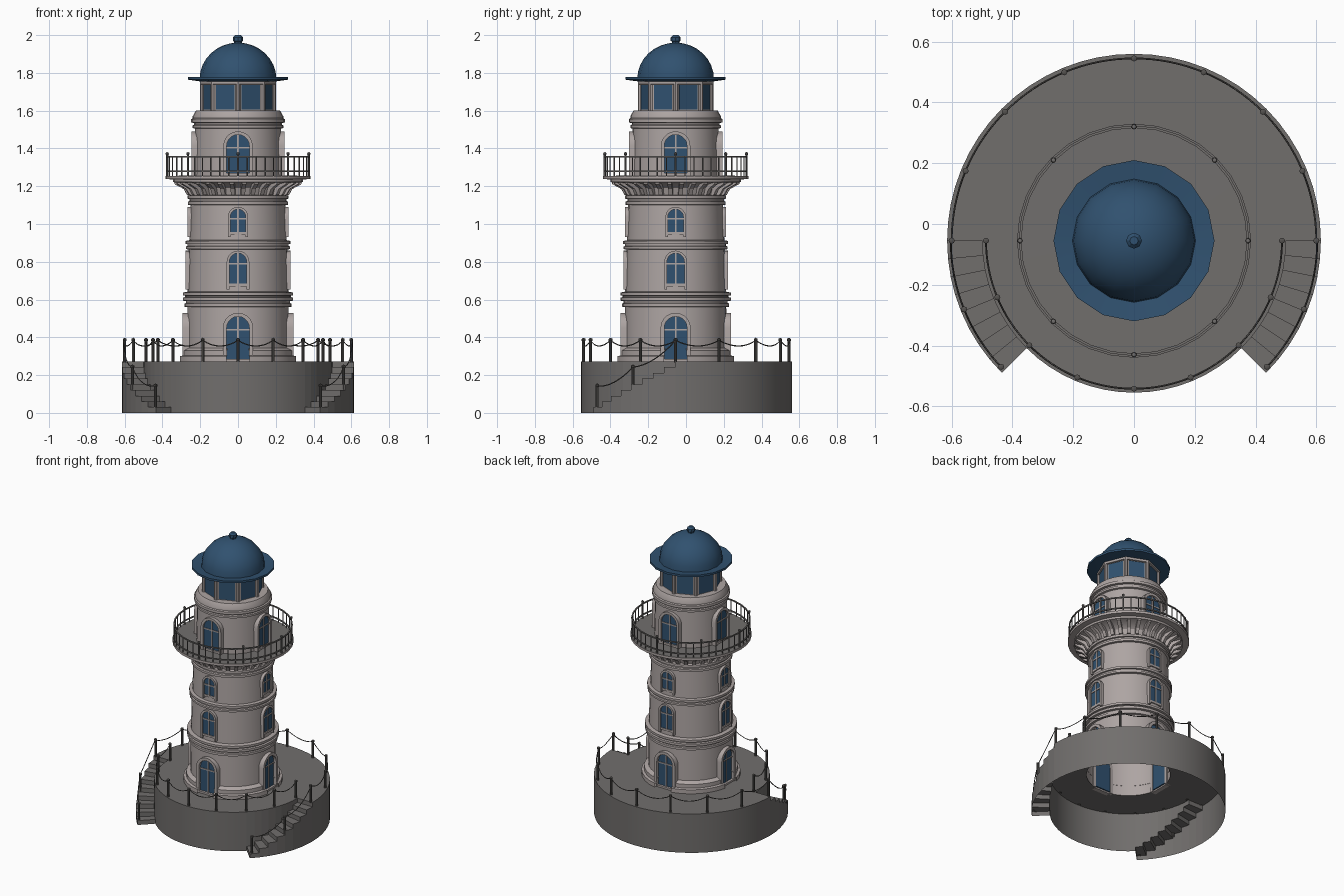
import bpy, bmesh, math
from math import sin, cos, pi, radians

if "Cube" in bpy.data.objects:
    bpy.data.objects.remove(bpy.data.objects["Cube"])

CY = -0.055          # tower axis in y
DECK = 0.272         # height of the base deck


def material(name, rgb):
    m = bpy.data.materials.new(name)
    m.diffuse_color = (*rgb, 1)
    m.use_nodes = True
    m.node_tree.nodes["Principled BSDF"].inputs["Base Color"].default_value = m.diffuse_color
    return m


STONE = material("pale_stone", (0.42, 0.375, 0.365))
GREY = material("grey_stone", (0.165, 0.157, 0.152))
BLUE = material("blue", (0.03, 0.083, 0.16))
METAL = material("dark_metal", (0.09, 0.085, 0.08))


def finish(name, bm, mat, recalc=False, smooth=True):
    bmesh.ops.remove_doubles(bm, verts=bm.verts, dist=0.0003)
    if recalc:
        bmesh.ops.recalc_face_normals(bm, faces=bm.faces)
    me = bpy.data.meshes.new(name)
    bm.to_mesh(me)
    bm.free()
    ob = bpy.data.objects.new(name, me)
    bpy.context.collection.objects.link(ob)
    me.materials.append(mat)
    if smooth:
        bpy.ops.object.select_all(action='DESELECT')
        ob.select_set(True)
        bpy.context.view_layer.objects.active = ob
        bpy.ops.object.shade_smooth_by_angle(angle=radians(30))
    return ob


def add_lathe(bm, prof, n=32, cx=0, cy=CY, skip=lambda i: False):
    rings = [[bm.verts.new((cx + r * cos(2 * pi * i / n), cy + r * sin(2 * pi * i / n), z))
              for i in range(n)] for r, z in prof]
    for a, b in zip(rings, rings[1:]):
        for i in range(n):
            if not skip(i):
                k = (i + 1) % n
                bm.faces.new((a[i], a[k], b[k], b[i]))


def lathe(name, prof, mat, n=32, **kw):
    bm = bmesh.new()
    add_lathe(bm, prof, n, **kw)
    return finish(name, bm, mat)


def place(x, d, z, ang):
    """x sideways, d outward from the axis, facing direction ang."""
    return (d * cos(ang) - x * sin(ang), CY + d * sin(ang) + x * cos(ang), z)


def add_box(bm, x0, x1, d0, d1, z0, z1, ang):
    v = [bm.verts.new(place(x, d, z, ang)) for z in (z0, z1)
         for x, d in ((x0, d0), (x1, d0), (x1, d1), (x0, d1))]
    for f in ((0, 1, 2, 3), (4, 5, 6, 7), (0, 1, 5, 4), (1, 2, 6, 5), (2, 3, 7, 6), (3, 0, 4, 7)):
        bm.faces.new([v[i] for i in f])


def polar(r, deg, z):
    return (r * cos(radians(deg)), CY + r * sin(radians(deg)), z)


# Base: hollow drum, wide at the back, with a curved stair on each side
RI, RF, RB, STEPS = 0.265, 0.5, 0.615, 8
D = 45 / STEPS
tread = lambda k: DECK * (STEPS - k) / (STEPS + 1)
bm = bmesh.new()
quad = lambda *p: bm.faces.new([bm.verts.new(polar(*q)) for q in p])
for i in range(64):
    a, b = i * D, (i + 1) * D
    R = RB if b <= 180 else RF
    low = 0
    k = i - 32 if 180 <= a < 225 else 63 - i if a >= 315 else None
    quad((RI, a, DECK), (R, a, DECK), (R, b, DECK), (RI, b, DECK))
    if k is not None:
        low = tread(k)
        quad((RF, a, low), (RB, a, low), (RB, b, low), (RF, b, low))
        quad((RB, a, 0), (RB, b, 0), (RB, b, low), (RB, a, low))
        # risers on both ends of the tread
        s, e = (a, b) if a < 270 else (b, a)
        ends = [(s, low, DECK if k == 0 else tread(k - 1))]
        if k == STEPS - 1:
            ends.append((e, 0, low))
        for t, z0, z1 in ends:
            p = [(RF, t, z0), (RF, t, z1), (RB, t, z1), (RB, t, z0)]
            quad(*(p if a < 270 else p[::-1]))
    quad((R, a, low), (R, b, low), (R, b, DECK), (R, a, DECK))
finish("base_with_stairs", bm, GREY)

# Rope fence: posts and sagging ropes
back = [(0.6, 22.5 * i, DECK) for i in range(9)]
front = [(0.487, 180 + 22.5 * i, DECK) for i in range(9)]
stair_l = [(0.603, 180, DECK), (0.603, 202, 0.13), (0.603, 223.5, 0.03)]
stair_r = [(r, 180 - a, z) for r, a, z in stair_l]
bm = bmesh.new()
cu = bpy.data.curves.new("fence_ropes", 'CURVE')
cu.dimensions = '3D'
cu.bevel_depth = 0.003
cu.bevel_resolution = 0
for run in (back, front, stair_l, stair_r):
    for r, a, z in run:
        if run in (stair_l, stair_r) and z == DECK:
            continue
        x, y, _ = polar(r, a, 0)
        add_lathe(bm, [(0.008, z - 0.005), (0.008, z + 0.108), (0.01, z + 0.11),
                       (0.01, z + 0.12), (0, z + 0.126)], 8, x, y)
    for (r, a, z), (_, b, w) in zip(run, run[1:]):
        sp = cu.splines.new('POLY')
        sp.points.add(8)
        for j, pt in enumerate(sp.points):
            t = j / 8
            pt.co = (*polar(r, a + (b - a) * t, z + (w - z) * t + 0.112 - 0.12 * t * (1 - t)), 1)
finish("fence_posts", bm, METAL)
ropes = bpy.data.objects.new("fence_ropes", cu)
bpy.context.collection.objects.link(ropes)
cu.materials.append(METAL)
bpy.ops.object.select_all(action='DESELECT')
ropes.select_set(True)
bpy.context.view_layer.objects.active = ropes
bpy.ops.object.convert(target='MESH')

# Tower shell with moulded bands
lathe("tower", [
    (0.272, DECK), (0.268, 0.56), (0.283, 0.562), (0.283, 0.578), (0.276, 0.582), (0.276, 0.592),
    (0.292, 0.594), (0.292, 0.61), (0.28, 0.613), (0.28, 0.62), (0.292, 0.622), (0.292, 0.637),
    (0.267, 0.642), (0.261, 0.865), (0.276, 0.867), (0.276, 0.88), (0.268, 0.884), (0.268, 0.893),
    (0.278, 0.895), (0.278, 0.91), (0.258, 0.914), (0.251, 1.1), (0.265, 1.102), (0.265, 1.118),
    (0.256, 1.122), (0.256, 1.132), (0.267, 1.134), (0.267, 1.15), (0.25, 1.154), (0.262, 1.19),
    (0.29, 1.212), (0.345, 1.222), (0.345, 1.236), (0.385, 1.238), (0.385, 1.255)], STONE)
lathe("upper_tower", [
    (0.233, 1.25), (0.227, 1.505), (0.24, 1.508), (0.24, 1.522), (0.232, 1.526), (0.232, 1.535),
    (0.248, 1.537), (0.248, 1.555), (0.24, 1.56), (0.24, 1.57), (0.222, 1.602), (0.16, 1.602)], STONE)
lathe("gallery_floor", [(0.385, 1.255), (0.225, 1.256)], GREY)

# Stepped skirt, interrupted at the four doors
lathe("tower_skirt", [(0.314, DECK), (0.314, 0.3), (0.297, 0.304), (0.297, 0.33), (0.27, 0.345)],
      STONE, skip=lambda i: i % 8 in (0, 7))

# Gallery brackets
bm = bmesh.new()
prof = [(0.245, 1.15), (0.27, 1.153), (0.288, 1.185), (0.338, 1.212), (0.338, 1.226), (0.245, 1.226)]
for i in range(32):
    ang = 2 * pi * (i + 0.5) / 32
    s = [[bm.verts.new(place(x, d, z, ang)) for d, z in prof] for x in (-0.011, 0.011)]
    bm.faces.new(s[0])
    bm.faces.new(s[1])
    for j in range(6):
        k = (j + 1) % 6
        bm.faces.new((s[0][j], s[0][k], s[1][k], s[1][j]))
finish("gallery_brackets", bm, STONE, True, False)

# Gallery railing
bm = bmesh.new()
for z in (1.275, 1.352):
    add_lathe(bm, [(0.371, z), (0.379, z), (0.379, z + 0.008), (0.371, z + 0.008), (0.371, z)])
for i in range(48):
    x, y, _ = polar(0.375, i * 7.5, 0)
    if i % 6:
        add_lathe(bm, [(0.0035, 1.254), (0.0035, 1.355)], 6, x, y)
    else:
        add_lathe(bm, [(0.006, 1.254), (0.006, 1.365), (0.009, 1.37), (0.007, 1.378), (0, 1.381)], 8, x, y)
finish("gallery_railing", bm, GREY)


# Arched windows on four sides: frame, sill, bars and blue pane
def arch(w, z0, z1, n=10):
    c = z1 - w
    return [(w, z0)] + [(w * cos(pi * j / n), c + w * sin(pi * j / n)) for j in range(n + 1)] + [(-w, z0)]


frames, panes = bmesh.new(), bmesh.new()
# inner half width, leg bottom, pane bottom, pane top, wall radius, frame width, frame front
for w, zb, z0, z1, r, fw, out in (
        (0.06, DECK, 0.28, 0.51, 0.27, 0.02, 0.293), (0.046, 0.652, 0.68, 0.845, 0.265, 0.014, 0.277),
        (0.041, 0.93, 0.953, 1.078, 0.256, 0.013, 0.267), (0.06, 1.255, 1.265, 1.473, 0.231, 0.018, 0.247)):
    for q in range(4):
        ang = q * pi / 2
        inner, outer = arch(w, zb, z1), arch(w + fw, zb, z1 + fw)
        L = [[frames.verts.new(place(x, d, z, ang)) for x, z in pts]
             for pts, d in ((inner, r - 0.02), (inner, out), (outer, out), (outer, r - 0.02))]
        for m in range(4):
            A, B = L[m], L[(m + 1) % 4]
            for j in range(len(A) - 1):
                frames.faces.new((A[j], A[j + 1], B[j + 1], B[j]))
        for e in (0, -1):
            frames.faces.new([l[e] for l in L])
        zs = z1 - w - 0.01
        add_box(frames, -w, w, r - 0.01, out - 0.004, z0 - 0.01, z0 + 0.004, ang)
        add_box(frames, -0.004, 0.004, r, r + 0.008, z0, z1, ang)
        add_box(frames, -w, w, r, r + 0.008, zs - 0.004, zs + 0.004, ang)
        P = [[panes.verts.new(place(x, d, z, ang)) for x, z in arch(w, z0, z1)]
             for d in (r - 0.018, r + 0.003)]
        panes.faces.new(P[0])
        panes.faces.new(P[1])
        for j in range(len(P[0])):
            k = (j + 1) % len(P[0])
            panes.faces.new((P[0][j], P[0][k], P[1][k], P[1][j]))
finish("window_frames", frames, STONE, True)
finish("window_panes", panes, BLUE, True, False)

# Eight-sided lantern room with corner posts and blue glass
lathe("lantern_room", [(0.188, 1.6), (0.188, 1.738), (0.2, 1.74), (0.2, 1.758), (0.15, 1.758)], STONE, 8)
posts, glass = bmesh.new(), bmesh.new()
for i in range(8):
    x, y, _ = polar(0.187, i * 45, 0)
    add_lathe(posts, [(0.013, 1.6), (0.013, 1.745)], 8, x, y)
    add_box(glass, -0.052, 0.052, 0.17, 0.1765, 1.606, 1.735, radians(i * 45 + 22.5))
finish("lantern_posts", posts, STONE)
finish("lantern_glass", glass, BLUE, True, False)

# Roof: brim, dome and finial
lathe("roof_brim", [(0.15, 1.755), (0.2, 1.755), (0.265, 1.764), (0.265, 1.778), (0.2, 1.77)], BLUE, 16)
lathe("roof_dome", [(0.203 * cos(pi / 2 * j / 8), 1.768 + 0.192 * sin(pi / 2 * j / 8)) for j in range(9)],
      BLUE, 16)
lathe("roof_finial", [(0.02, 1.95), (0.02, 1.965), (0.026, 1.97), (0.026, 1.988), (0.014, 2.0), (0, 2.0)],
      BLUE, 8)
